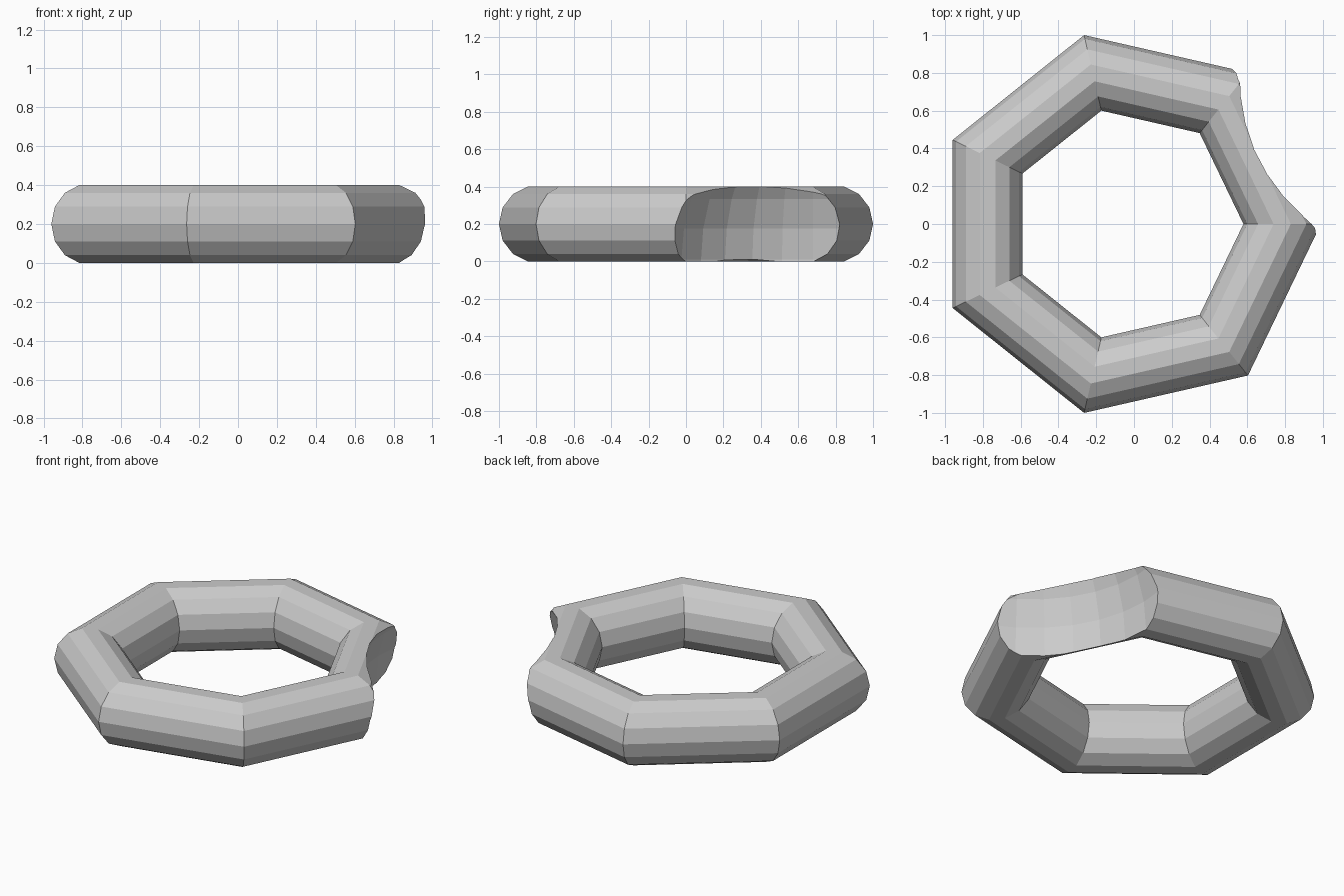
import bpy

if "Cube" in bpy.data.objects:
    bpy.data.objects.remove(bpy.data.objects["Cube"])

CX = -0.036  # ring axis, shifted because the bite shortens the +x side

# Seven-sided low-poly ring
bpy.ops.mesh.primitive_torus_add(
    major_segments=7, minor_segments=14,
    major_radius=0.8206, minor_radius=0.2051, location=(CX, 0, 0.2))
ring = bpy.context.object
ring.name = "bitten_ring"

# Ball-shaped cutter that scoops the bite out of one segment
bpy.ops.mesh.primitive_uv_sphere_add(
    segments=32, ring_count=16, radius=0.845, location=(1.325, 0.678, 0.01))
cutter = bpy.context.object
cutter.name = "bite_cutter"
cutter.hide_render = True

bite = ring.modifiers.new("bite", 'BOOLEAN')
bite.operation = 'DIFFERENCE'
bite.solver = 'EXACT'
bite.object = cutter
bpy.context.view_layer.objects.active = ring
bpy.ops.object.modifier_apply(modifier=bite.name)
bpy.data.objects.remove(cutter, do_unlink=True)

# Flat faces throughout
for p in ring.data.polygons:
    p.use_smooth = False
